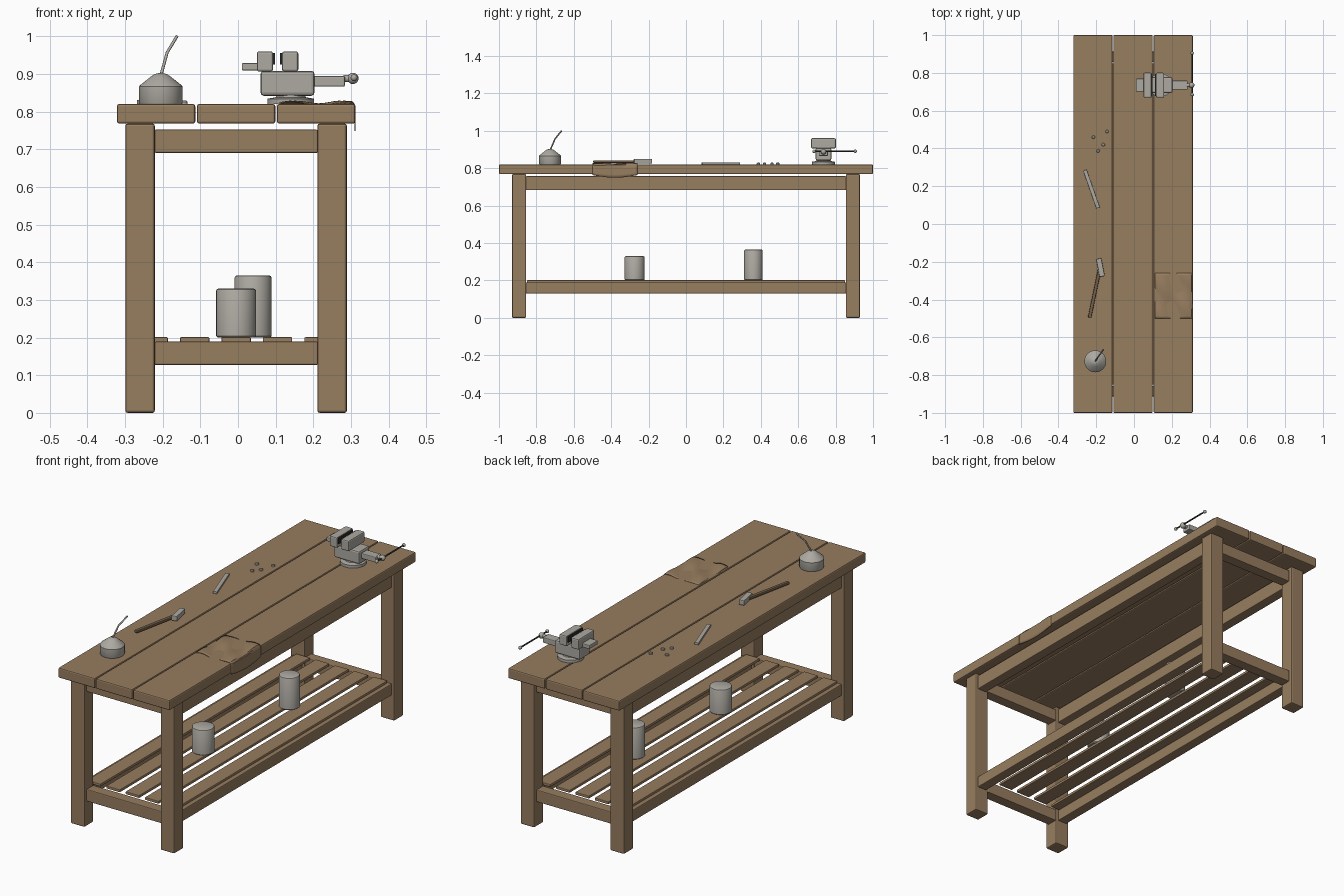
import bpy, bmesh, math
from mathutils import Vector

if "Cube" in bpy.data.objects:
    bpy.data.objects.remove(bpy.data.objects["Cube"], do_unlink=True)


def material(name, rgb):
    m = bpy.data.materials.new(name)
    m.use_nodes = True
    m.diffuse_color = (*rgb, 1)
    m.node_tree.nodes["Principled BSDF"].inputs["Base Color"].default_value = (*rgb, 1)
    return m


WOOD = material("brown wood", (0.31, 0.205, 0.115))
DARK_WOOD = material("dark handle wood", (0.17, 0.115, 0.065))
METAL = material("warm grey metal", (0.42, 0.40, 0.36))
BLACK = material("black steel", (0.03, 0.03, 0.03))


def finish(name, bm, mat, bevel=0, smooth=False):
    bmesh.ops.recalc_face_normals(bm, faces=bm.faces)
    me = bpy.data.meshes.new(name)
    bm.to_mesh(me)
    bm.free()
    me.materials.append(mat)
    ob = bpy.data.objects.new(name, me)
    bpy.context.collection.objects.link(ob)
    if smooth:
        bpy.ops.object.select_all(action="DESELECT")
        ob.select_set(True)
        bpy.context.view_layer.objects.active = ob
        bpy.ops.object.shade_smooth_by_angle(angle=math.radians(35))
    if bevel:
        mod = ob.modifiers.new("soft edges", "BEVEL")
        mod.width, mod.segments = bevel, 2
        mod.limit_method = "ANGLE"
    return ob


def box(name, xs, ys, zs, mat=WOOD, bevel=0.004):
    """Box between pairs of limits."""
    bm = bmesh.new()
    bmesh.ops.create_cube(bm, size=1)
    lims = (xs, ys, zs)
    for v in bm.verts:
        v.co = [(a + b) / 2 + c * (b - a) for (a, b), c in zip(lims, v.co)]
    return finish(name, bm, mat, bevel)


def bar(name, start, end, width, height, mat, bevel=0.002):
    """Flat bar lying on the bench between two points."""
    a, b = Vector(start), Vector(end)
    h = (b - a).length / 2
    ob = box(name, (-h, h), (-width / 2, width / 2), (-height / 2, height / 2), mat, bevel)
    ob.location = (a + b) / 2
    ob.rotation_euler = (0, 0, math.atan2(b.y - a.y, b.x - a.x))
    return ob


def lathe(name, profile, at, mat=METAL, sides=32):
    """Turn (radius, height) pairs round the vertical axis."""
    bm = bmesh.new()
    rings = []
    for r, z in profile:
        rings.append([bm.verts.new((at[0] + r * math.cos(math.tau * i / sides),
                                    at[1] + r * math.sin(math.tau * i / sides),
                                    at[2] + z)) for i in range(sides)])
    for lo, hi in zip(rings, rings[1:]):
        for i in range(sides):
            j = (i + 1) % sides
            bm.faces.new((lo[i], lo[j], hi[j], hi[i]))
    bm.faces.new(rings[0])
    bm.faces.new(rings[-1])
    return finish(name, bm, mat, smooth=True)


def rod(name, points, radius, mat=METAL):
    cu = bpy.data.curves.new(name, "CURVE")
    cu.dimensions = "3D"
    cu.bevel_depth, cu.bevel_resolution, cu.use_fill_caps = radius, 3, True
    sp = cu.splines.new("POLY")
    sp.points.add(len(points) - 1)
    for p, co in zip(sp.points, points):
        p.co = (*co, 1)
    cu.materials.append(mat)
    ob = bpy.data.objects.new(name, cu)
    bpy.context.collection.objects.link(ob)
    return ob


def ball(name, at, radius):
    bm = bmesh.new()
    bmesh.ops.create_uvsphere(bm, u_segments=16, v_segments=10, radius=radius)
    bmesh.ops.translate(bm, verts=bm.verts, vec=at)
    return finish(name, bm, METAL, smooth=True)


MID = -0.005   # bench centre line
TOP = 0.82     # working height

# Bench top planks
for i in (-1, 0, 1):
    c = MID + i * 0.2125
    box(f"top_plank_{i + 2}", (c - 0.104, c + 0.104), (-1, 1), (0.768, TOP), bevel=0.006)

# Legs with long and short rails
for sx, side in ((-1, "right"), (1, "left")):
    c = MID + sx * 0.255
    for sy, end in ((-1, "front"), (1, "back")):
        y = sy * 0.8925
        box(f"{end}_{side}_leg", (c - 0.039, c + 0.039), (y - 0.038, y + 0.038),
            (0, 0.768), bevel=0.006)
    for part, zs in (("apron", (0.682, 0.757)), ("lower_rail", (0.13, 0.189))):
        box(f"{side}_{part}", (c - 0.026, c + 0.026), (-0.856, 0.856), zs)
for sy, end in ((-1, "front"), (1, "back")):
    y = sy * 0.885
    for part, zs in (("apron", (0.69, 0.752)), ("lower_rail", (0.127, 0.189))):
        box(f"{end}_{part}", (MID - 0.217, MID + 0.217), (y - 0.028, y + 0.028), zs)

# Shelf slats
for i in range(5):
    c = MID + (i - 2) * 0.11
    box(f"shelf_slat_{i + 1}", (c - 0.039, c + 0.039), (-0.85, 0.85), (0.187, 0.201), bevel=0.003)

# Tins on the shelf
for name, x, y, r, h in (("short_tin", -0.005, -0.275, 0.053, 0.13),
                         ("tall_tin", 0.04, 0.36, 0.049, 0.165)):
    lathe(name, [(r - 0.004, 0), (r, 0.004), (r, h - 0.006), (r - 0.002, h - 0.002),
                 (r - 0.006, h)], (x, y, 0.2))

# Oil can with bent spout
lathe("oil_can", [(0.056, 0), (0.058, 0.004), (0.058, 0.046), (0.055, 0.05), (0.026, 0.073),
                  (0.017, 0.079), (0.007, 0.082)], (-0.205, -0.727, TOP))
rod("oil_can_spout", [(-0.205, -0.727, 0.895), (-0.188, -0.7, 0.957), (-0.162, -0.665, 1.0)], 0.004)

# Hammer, file and nails
bar("hammer_handle", (-0.235, -0.495, 0.835), (-0.18, -0.23, 0.835), 0.018, 0.014, DARK_WOOD, 0.004)
bar("hammer_head", (-0.187, -0.183, 0.837), (-0.168, -0.278, 0.837), 0.028, 0.026, METAL, 0.004)
bar("file", (-0.26, 0.285, 0.825), (-0.19, 0.085, 0.825), 0.02, 0.012, METAL)
for i, (x, y) in enumerate(((-0.215, 0.46), (-0.143, 0.49), (-0.163, 0.42), (-0.19, 0.387))):
    lathe(f"nail_{i + 1}", [(0.009, 0), (0.009, 0.006), (0.006, 0.009)], (x, y, TOP), sides=12)

# Vise body, jaws and slide
VY = 0.735
lathe("vise_base", [(0.062, 0), (0.062, 0.014), (0.04, 0.018), (0.036, 0.03)], (0.14, VY, TOP))


def vise_part(name, xs, half, zs, mat=METAL, bevel=0.005):
    return box("vise_" + name, xs, (VY - half, VY + half), zs, mat, bevel)


vise_part("body", (0.06, 0.203), 0.042, (0.842, 0.908), bevel=0.008)
vise_part("anvil", (0.01, 0.055), 0.034, (0.909, 0.929), bevel=0.003)
vise_part("fixed_jaw", (0.05, 0.093), 0.066, (0.906, 0.96), bevel=0.006)
vise_part("moving_jaw", (0.117, 0.16), 0.066, (0.906, 0.96), bevel=0.006)
vise_part("fixed_jaw_plate", (0.092, 0.098), 0.058, (0.925, 0.956), BLACK, 0)
vise_part("moving_jaw_plate", (0.112, 0.118), 0.058, (0.925, 0.956), BLACK, 0)
vise_part("slide", (0.2, 0.284), 0.024, (0.866, 0.894), bevel=0.004)

# Vise screw and sliding handle
rod("vise_screw", [(0.28, VY, 0.888), (0.306, VY, 0.888)], 0.01)
ball("vise_screw_knob", (0.305, VY, 0.888), 0.015)
rod("vise_handle", [(0.308, 0.685, 0.89), (0.308, 0.905, 0.89)], 0.004, BLACK)
for i, y in enumerate((0.685, 0.905)):
    ball(f"vise_handle_end_{i + 1}", (0.308, y, 0.89), 0.009)

# Rumpled rag draped over the bench edge
bm = bmesh.new()
N = 20
bmesh.ops.create_grid(bm, x_segments=N, y_segments=N, size=0.5)
for v in bm.verts:
    u, w = v.co.x + 0.5, v.co.y + 0.5
    run, y = u * 0.26, -0.5 + w * 0.24
    ripple = 0.007 * math.sin(11 * u + 4 * w) * math.cos(5 * w - 2 * u)
    x, z = 0.11 + run, TOP + 0.002 + ripple
    if x > 0.311:
        z = TOP + 0.002 - (x - 0.311) - 0.014 * math.sin(math.pi * w) * (u - 0.77) / 0.23
        x = 0.3125
    v.co = (x, y, z)
rag = finish("rag", bm, WOOD, smooth=True)
thick = rag.modifiers.new("cloth thickness", "SOLIDIFY")
thick.thickness = 0.003
